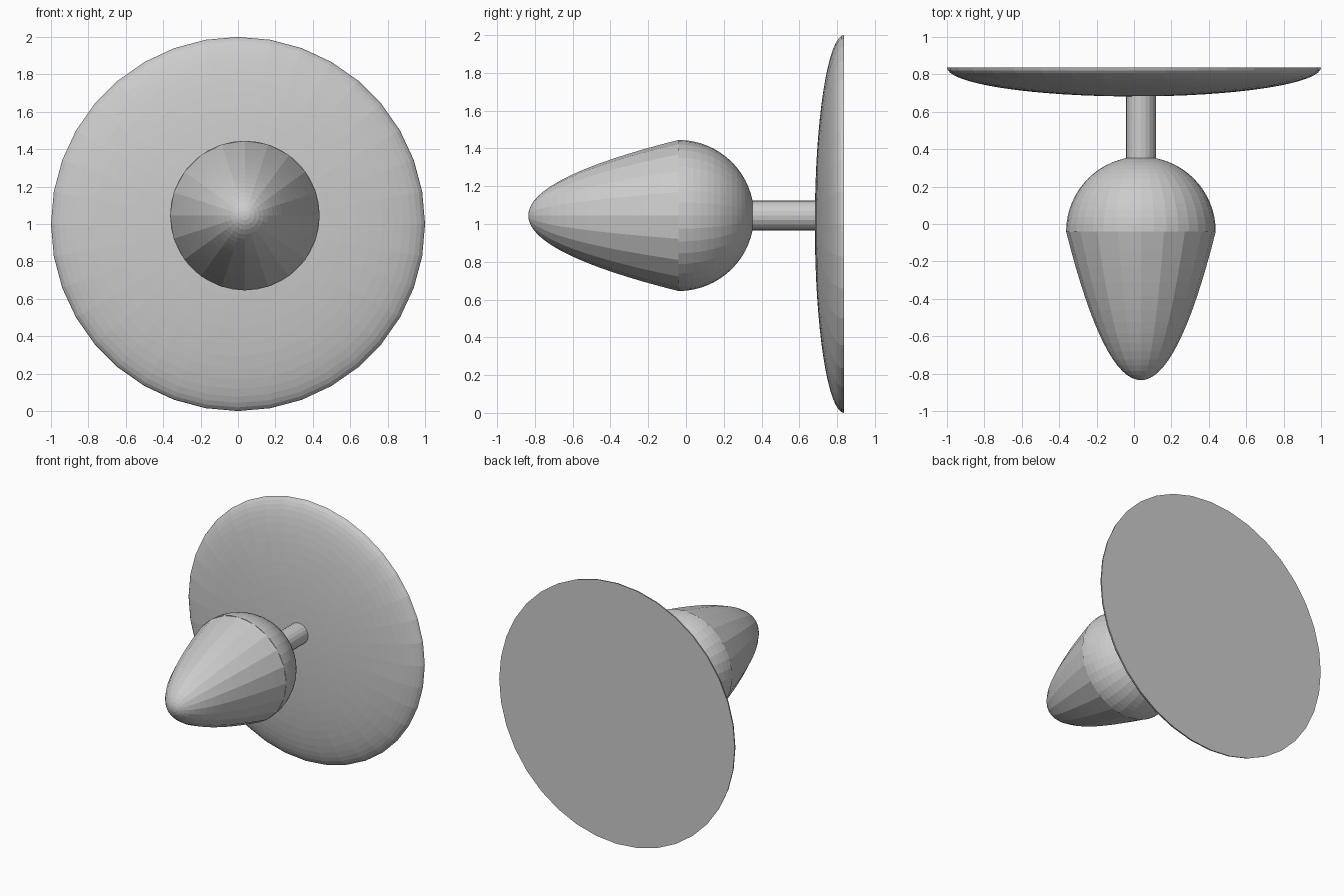
import bpy, bmesh
from math import sin, cos, pi, sqrt

if "Cube" in bpy.data.objects:
    bpy.data.objects.remove(bpy.data.objects["Cube"])

# Single grey material
grey = bpy.data.materials.new("plain_grey")
grey.use_nodes = True
colour = (0.6, 0.6, 0.6, 1)
grey.diffuse_color = colour
grey.node_tree.nodes["Principled BSDF"].inputs["Base Color"].default_value = colour


def lathe(name, profile, sides, cx, cz):
    """Turn (radius, y) points around an axis running along y."""
    bm = bmesh.new()
    rings = []
    for r, y in profile:
        if r < 1e-4:
            rings.append([bm.verts.new((cx, y, cz))] * sides)
        else:
            angles = [2 * pi * i / sides for i in range(sides)]
            rings.append([bm.verts.new((cx + r * sin(a), y, cz + r * cos(a))) for a in angles])
    for a, b in zip(rings, rings[1:]):
        for i in range(sides):
            j = (i + 1) % sides
            quad = list(dict.fromkeys((a[i], a[j], b[j], b[i])))
            bm.faces.new(quad)
    bmesh.ops.recalc_face_normals(bm, faces=bm.faces)
    mesh = bpy.data.meshes.new(name)
    bm.to_mesh(mesh)
    bm.free()
    mesh.materials.append(grey)
    obj = bpy.data.objects.new(name, mesh)
    bpy.context.collection.objects.link(obj)
    return obj


AX, AZ = 0.037, 1.045   # axis of head and stem
STEPS = 16
quarter = [pi / 2 * i / STEPS for i in range(STEPS + 1)]

# Pointed paraboloid nose
TIP, JOIN, R = -0.835, -0.04, 0.4
nose = [(R * t / STEPS, TIP + (JOIN - TIP) * (t / STEPS) ** 2) for t in range(STEPS + 1)]
lathe("head_nose", nose + [(0, JOIN)], 20, AX, AZ)

# Rounded back of the head
dome = [(R * cos(a), JOIN + R * sin(a)) for a in quarter]
lathe("head_back", [(0, JOIN)] + dome, 36, AX, AZ)

# Stem
lathe("stem", [(0, 0.33), (0.08, 0.33), (0.08, 0.72), (0, 0.72)], 20, AX, AZ)

# Shallow domed base with a flat back
BACK, DEPTH = 0.837, 0.155
base = [(sin(a), BACK - DEPTH * cos(a)) for a in quarter]
lathe("base_disc", base + [(0, BACK)], 36, 0, 1)
